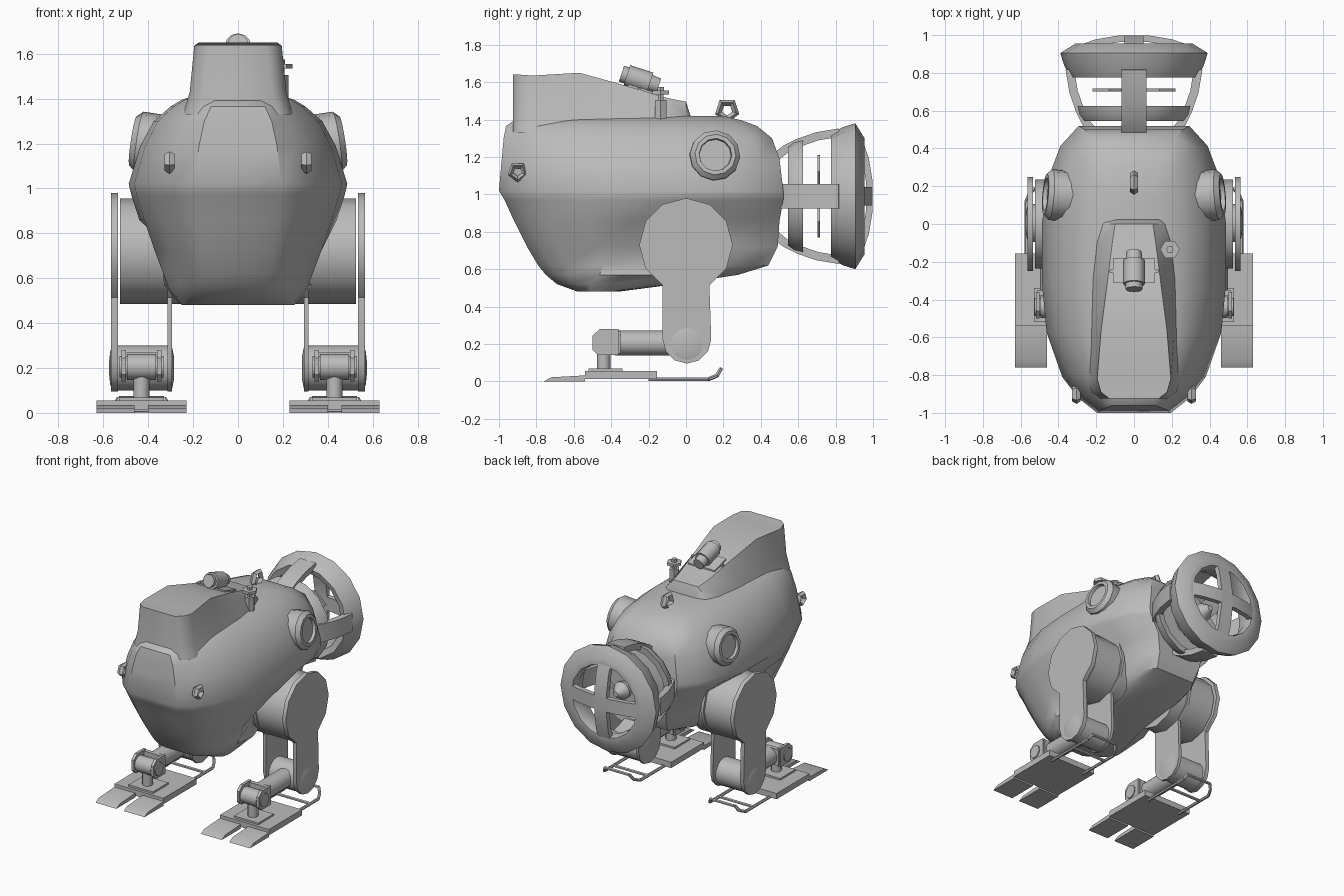
import bpy, bmesh, math
from mathutils import Vector, Matrix

if "Cube" in bpy.data.objects:
    bpy.data.objects.remove(bpy.data.objects["Cube"])

grey = bpy.data.materials.new("plain_grey")
grey.use_nodes = True
GREY = (0.5, 0.5, 0.5, 1)
grey.diffuse_color = GREY
grey.node_tree.nodes["Principled BSDF"].inputs["Base Color"].default_value = GREY


def finish(name, bm, angle=35):
    bmesh.ops.recalc_face_normals(bm, faces=bm.faces)
    mesh = bpy.data.meshes.new(name)
    bm.to_mesh(mesh)
    bm.free()
    mesh.materials.append(grey)
    ob = bpy.data.objects.new(name, mesh)
    bpy.context.collection.objects.link(ob)
    bpy.ops.object.select_all(action='DESELECT')
    ob.select_set(True)
    bpy.context.view_layer.objects.active = ob
    bpy.ops.object.shade_smooth_by_angle(angle=math.radians(angle))
    return ob


def loft(name, rings, loop=False, angle=35):
    """Skin equal-length closed rings; cap the ends unless looped."""
    bm = bmesh.new()
    rows = [[bm.verts.new(p) for p in ring] for ring in rings]
    n = len(rows[0])
    pairs = list(zip(rows, rows[1:])) + ([(rows[-1], rows[0])] if loop else [])
    for a, b in pairs:
        for i in range(n):
            j = (i + 1) % n
            bm.faces.new((a[i], a[j], b[j], b[i]))
    if not loop:
        bm.faces.new(rows[0])
        bm.faces.new(rows[-1])
    return finish(name, bm, angle)


def prism(name, outline, x0, x1):
    """Extrude a (y, z) outline along x."""
    return loft(name, [[(x, y, z) for y, z in outline] for x in (x0, x1)])


def box(name, x0, x1, y0, y1, z0, z1):
    return prism(name, [(y0, z0), (y1, z0), (y1, z1), (y0, z1)], x0, x1)


def lathe(name, origin, axis, profile, n=12, loop=False):
    """Turn (distance, radius) pairs about an axis."""
    q = Vector((0, 0, 1)).rotation_difference(Vector(axis).normalized())
    o = Vector(origin)
    rings = [[o + q @ Vector((r * math.cos(math.tau * i / n), r * math.sin(math.tau * i / n), d))
              for i in range(n)] for d, r in profile]
    return loft(name, rings, loop)


def rod(name, a, b, r, n=12):
    d = Vector(b) - Vector(a)
    return lathe(name, a, d, [(0, r), (d.length, r)], n)


# Hull: stacked horizontal outlines, pinched between the legs
plan = [(.4, 0), (.6, .05), (.78, .125), (.95, .28), (1, .45),
        (1, .66), (.93, .82), (.8, .93), (.6, 1)]
levels = [(.48, -.58, -.36, .25), (.52, -.69, -.05, .29), (.57, -.75, .28, .33),
          (.62, -.79, .44, .35), (.72, -.85, .49, .39), (.86, -.92, .50, .44),
          (.97, -.97, .52, .475), (1.02, -1, .52, .487), (1.19, -.985, .5, .435),
          (1.3, -.975, .46, .375), (1.365, -.962, .38, .30), (1.395, -.92, .3, .25),
          (1.42, -.82, .2, .17)]
rings = []
for z, front, back, w in levels:
    half = []
    for fx, fy in plan:
        y = front + fy * (back - front)
        pinch = .76 if y > -.27 and z < .9 else 1
        half.append((w * fx * pinch, y, z))
    rings.append(half + [(-x, y, z) for x, y, z in reversed(half)])
loft("hull", rings, angle=38)

# Raised cabin tapering towards the back
cabin = [(-.925, .13, 1.64, .15), (-.89, .175, 1.64, .195), (-.82, .195, 1.635, .215),
         (-.57, .175, 1.65, .215), (-.3, .14, 1.575, .21), (-.1, .115, 1.515, .19),
         (0, .1, 1.495, .16), (.03, .09, 1.4, .14)]
loft("cabin", [[(-b - .03, y, 1.33), (-b, y, min(1.43, z)), (-t, y, z),
                (t, y, z), (b, y, min(1.43, z)), (b + .03, y, 1.33)]
               for y, t, z, b in cabin], angle=40)

# Searchlight on a bolted plate
lathe("searchlight", (0, -.345, 1.645), (0, .2, -.065),
      [(0, .045), (.03, .045), (.03, .058), (.16, .058), (.16, .045), (.21, .04)])
prism("searchlight_plate", [(-.31, 1.575), (-.18, 1.535), (-.18, 1.55), (-.31, 1.59)], -.11, .11)
box("searchlight_stand", -.03, .03, -.28, -.2, 1.54, 1.6)
for s in (-1, 1):
    rod("plate_bolt", (s * .12, -.25, 1.53), (s * .12, -.25, 1.575), .012, 6)

# Periscope
lathe("periscope", (.19, -.135, 1.3), (0, 0, 1),
      [(0, .036), (.205, .036), (.205, .017), (.235, .017), (.235, .052),
       (.255, .052), (.255, .02), (.275, .02)], 6)


def eyelet(name, x, y, z, r):
    lathe(name, (x, y, z), (1, 0, 0),
          [(-.022, r * .75), (0, r), (.022, r * .75), (0, r * .42)], 5, True)


eyelet("top_eyelet", 0, .22, 1.45, .068)

# Propeller cage, turned about the long axis
CZ = .99
lathe("rear_cage_ring", (0, 0, CZ), (0, 1, 0),
      [(.775, .335), (.84, .37), (.905, .39), (.955, .31), (.955, .265), (.9, .25), (.79, .29)], 16, True)
lathe("front_cage_ring", (0, 0, CZ), (0, 1, 0),
      [(.545, .275), (.58, .3), (.625, .31), (.62, .26), (.56, .245)], 16, True)


def strip(name, path, a, w, t):
    """Flat bar along a (y, radius) path at angle a around the shaft."""
    R = Vector((math.cos(a), 0, math.sin(a)))
    T = Vector((-math.sin(a), 0, math.cos(a)))
    rings = []
    for i, (y, r) in enumerate(path):
        y0, r0 = path[max(i - 1, 0)]
        y1, r1 = path[min(i + 1, len(path) - 1)]
        nrm = (R * (y0 - y1) + Vector((0, r1 - r0, 0))).normalized() * t / 2
        c = R * r + Vector((0, y, CZ))
        rings.append([c + nrm + T * w / 2, c + nrm - T * w / 2,
                      c - nrm - T * w / 2, c - nrm + T * w / 2])
    return loft(name, rings)


for k in range(4):
    a = k * math.pi / 2
    strip("cage_strut", [(.47, .2), (.53, .25), (.6, .285), (.7, .32), (.82, .34)], a, .13, .045)
    strip("propeller_blade", [(.71, .03), (.71, .14), (.71, .25)], a + .78, .12, .015).rotation_euler = (0, 0, 0)
for a in (0, math.pi / 2):
    strip("cage_cross_bar", [(.925, -.3), (.96, -.2), (.98, -.08), (.98, .08), (.96, .2), (.925, .3)], a, .1, .035)
lathe("propeller_hub", (0, .45, CZ), (0, 1, 0), [(0, .09), (.07, .05), (.22, .05), (.3, .065), (.37, .02)])

# Leg side plate: round hip, straight shank, round knee
hip = [(.25 * math.cos(t), .73 + .25 * math.sin(t))
       for t in (math.radians(-60 + 30 * i) for i in range(11))]
knee = [(.005 + .13 * math.cos(t), .225 + .13 * math.sin(t))
        for t in (math.radians(180 + 30 * i) for i in range(7))]
toe = [(-.76, 0), (-.54, 0), (-.54, .032), (-.72, .022)]

for s, side in ((1, "left"), (-1, "right")):
    def X(v):
        return s * v

    # Side lamp and towing eyelet
    lathe(side + "_side_lamp", (X(.25), .14, 1.18), (s, .08, .15),
          [(0, .135), (.195, .135), (.222, .11), (.222, .088), (.2, .085)], 12)
    eyelet(side + "_front_eyelet", X(.305), -.9, 1.12, .055)

    # Thigh
    prism(side + "_outer_leg_plate", hip + knee, X(.535), X(.565))
    prism(side + "_inner_leg_plate", hip + knee, X(.293), X(.315))
    rod(side + "_hip_drum", (X(.2), 0, .72), (X(.525), 0, .72), .235)
    lathe(side + "_knee_joint", (X(.285), .005, .2), (s, 0, 0),
          [(0, .05), (.01, .1), (.275, .1), (.285, .07), (.289, .03)], 16)

    # Shin and ankle
    rod(side + "_shin", (X(.43), .0, .205), (X(.43), -.38, .205), .067)
    rod(side + "_ankle_block", (X(.365), -.44, .205), (X(.495), -.44, .205), .058)
    for x in (.35, .51):
        prism(side + "_ankle_bracket", [(-.5, .17), (-.47, .14), (-.36, .14), (-.36, .28),
                                        (-.46, .28), (-.5, .245)], X(x - .01), X(x + .01))
        rod(side + "_ankle_bolt", (X(x - .018), -.44, .205), (X(x + .018), -.44, .205), .048)
    box(side + "_ankle_yoke", X(.35), X(.51), -.38, -.35, .15, .27)
    rod(side + "_ankle_post", (X(.43), -.44, .04), (X(.43), -.44, .18), .036)

    # Foot
    box(side + "_foot_plate", X(.23), X(.63), -.54, -.155, .012, .055)
    box(side + "_foot_pad", X(.33), X(.53), -.52, -.34, .055, .068)
    for x in (.23, .46):
        prism(side + "_toe", toe, X(x), X(x + .17))

    # Heel frame: bent rods with cross bars
    for x, e in ((.29, .04), (.57, -.04)):
        pts = [(x, -.2, .012), (x, .12, .012), (x + e / 2, .165, .03), (x + e, .185, .065)]
        for (ax, ay, az), (bx, by, bz) in zip(pts, pts[1:]):
            rod(side + "_heel_rod", (X(ax), ay, az), (X(bx), by, bz), .011, 6)
    rod(side + "_heel_bar", (X(.33), .185, .065), (X(.53), .185, .065), .011, 6)
    rod(side + "_heel_cross_bar", (X(.29), .03, .012), (X(.57), .03, .012), .011, 6)
